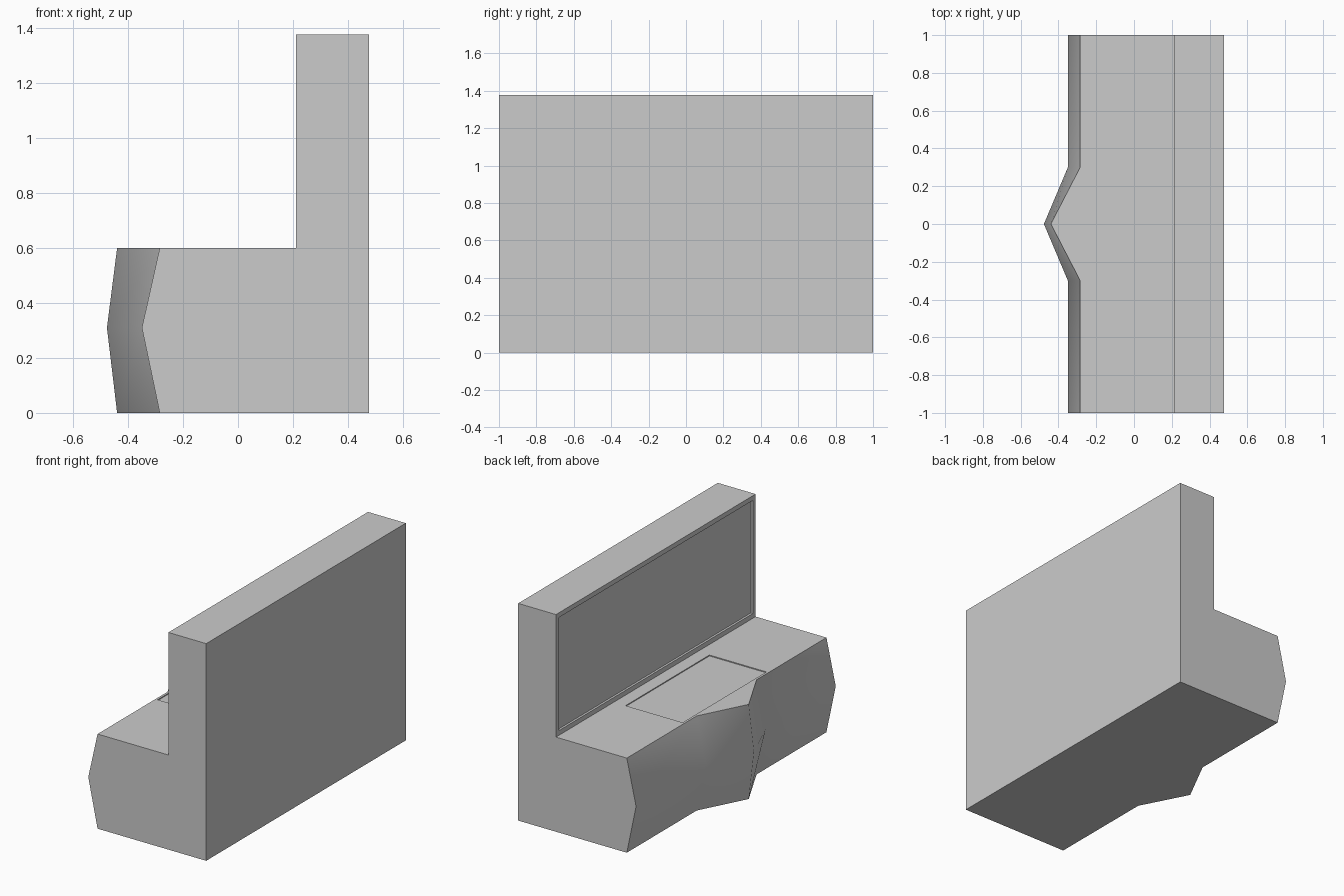
import bpy, bmesh, math

if "Cube" in bpy.data.objects:
    bpy.data.objects.remove(bpy.data.objects["Cube"])

BACK, WALL, SEAT, TOP = 0.477, 0.212, 0.6, 1.377

# Cabinet body: cross-sections along y, with a pointed bulge in the middle
sections = [(-1.0, -0.285, -0.35), (-0.3, -0.285, -0.35), (0.0, -0.44, -0.477),
            (0.3, -0.285, -0.35), (1.0, -0.285, -0.35)]
bm = bmesh.new()
loops = []
for y, edge, mid in sections:
    profile = [(BACK, 0), (BACK, TOP), (WALL, TOP), (WALL, SEAT),
               (edge, SEAT), (mid, 0.31), (edge, 0)]
    loops.append([bm.verts.new((x, y, z)) for x, z in profile])
n = len(loops[0])
for a, b in zip(loops, loops[1:]):
    for i in range(n):
        j = (i + 1) % n
        bm.faces.new((a[i], a[j], b[j], b[i]))
bm.faces.new(loops[0])
bm.faces.new(loops[-1])
bmesh.ops.recalc_face_normals(bm, faces=bm.faces[:])
# Merge the strips of the flat sides into single faces
bmesh.ops.dissolve_limit(bm, angle_limit=math.radians(1),
                         verts=bm.verts[:], edges=bm.edges[:])
mesh = bpy.data.meshes.new("cabinet")
bm.to_mesh(mesh)
bm.free()
cabinet = bpy.data.objects.new("cabinet", mesh)
bpy.context.collection.objects.link(cabinet)


def cut_box(name, lo, hi):
    """Cut a box-shaped recess out of the cabinet."""
    bpy.ops.mesh.primitive_cube_add(
        size=1, location=[(a + b) / 2 for a, b in zip(lo, hi)])
    cutter = bpy.context.object
    cutter.name = name
    cutter.scale = [b - a for a, b in zip(lo, hi)]
    cutter.hide_render = True
    mod = cabinet.modifiers.new(name, 'BOOLEAN')
    mod.operation = 'DIFFERENCE'
    mod.solver = 'EXACT'
    mod.object = cutter
    bpy.context.view_layer.objects.active = cabinet
    bpy.ops.object.modifier_apply(modifier=name)
    bpy.data.objects.remove(cutter)


# Framed panel on the upright, shallow tray in the worktop
cut_box("panel_recess", (WALL - 0.1, -0.972, SEAT + 0.03), (WALL + 0.014, 0.972, TOP - 0.03))
cut_box("worktop_recess", (-0.27, -0.42, SEAT - 0.006), (0.13, 0.42, SEAT + 0.1))

# Smooth the bulging front, keep the box edges crisp
bpy.ops.object.select_all(action='DESELECT')
cabinet.select_set(True)
bpy.context.view_layer.objects.active = cabinet
bpy.ops.object.shade_smooth_by_angle(angle=math.radians(60))
